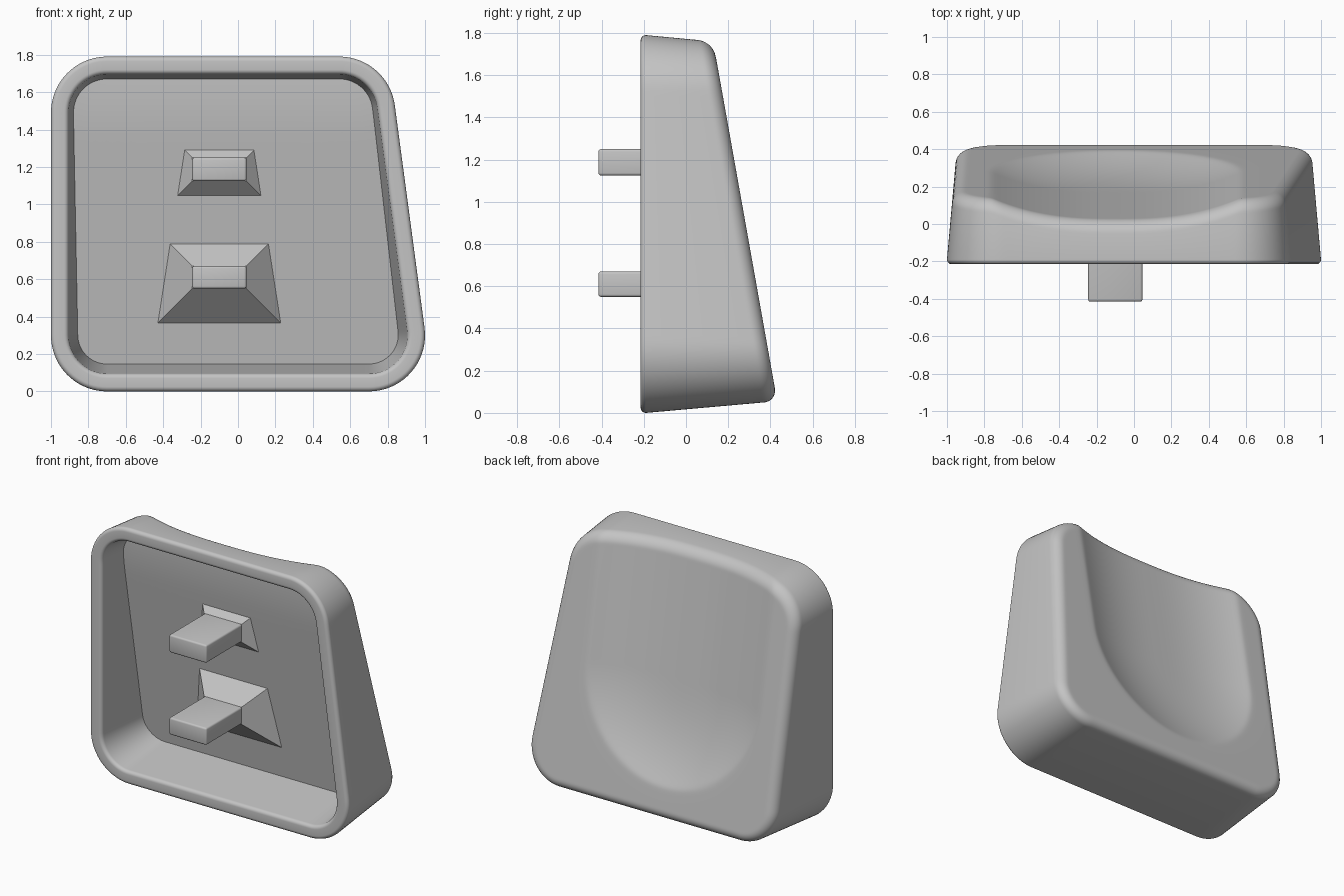
import bpy, bmesh
from math import sin, cos, pi, hypot, sqrt, atan2
from mathutils import Vector

cube = bpy.data.objects.get("Cube")
if cube:
    bpy.data.objects.remove(cube)

grey = bpy.data.materials.new("plain_grey")
grey.use_nodes = True
grey.diffuse_color = (0.55, 0.55, 0.55, 1)
grey.node_tree.nodes["Principled BSDF"].inputs["Base Color"].default_value = (0.55, 0.55, 0.55, 1)

FRONT = -0.215          # plane of the open rim
RADIUS = 0.3            # corner radius of the outline
DRAFT, INNER_DRAFT = 0.085, 0.126
EDGE, RIM = 0.07, 0.025  # fillets of the back edge and of the rim
WALL = 0.095
FLOOR, SLOPE = 0.215, 0.155  # cavity floor


def finish(name, bm):
    bmesh.ops.recalc_face_normals(bm, faces=bm.faces)
    mesh = bpy.data.meshes.new(name)
    bm.to_mesh(mesh)
    bm.free()
    mesh.materials.append(grey)
    obj = bpy.data.objects.new(name, mesh)
    bpy.context.collection.objects.link(obj)
    bpy.ops.object.select_all(action="DESELECT")
    obj.select_set(True)
    bpy.context.view_layer.objects.active = obj
    return obj


def back_y(x, z):
    """Sloped back face with a scooped dish, round at its lower end."""
    r = hypot(x + 0.095, max(0, 0.93 - z)) / 0.665
    d = 0.11 * (1 - r ** 2.6)
    return 0.442 - 0.178 * z - 0.5 * (d + sqrt(d * d + 0.00004))


def floor_y(x, z):
    """Cavity floor, sloped and easing to upright near the top."""
    y = FLOOR - SLOPE * z
    if z > 1.35:
        y += SLOPE * (z - 1.35) ** 2 / 0.66
    return y


# Outline: corner centres with outward normals, so that it can be inset
centres = [Vector(c) for c in ((0.7, 0.3), (0.541, 1.49), (-0.7, 1.49), (-0.7, 0.3))]
outline = []
angles = []
for i, c in enumerate(centres):
    e = centres[(i + 1) % 4] - c
    angles.append(atan2(-e.x, e.y))
for i, c in enumerate(centres):
    start, end = angles[i - 1], angles[i]
    while end < start:
        end += 2 * pi
    for k in range(19):
        a = start + (end - start) * k / 18
        outline.append((c, Vector((cos(a), sin(a)))))
    for k in range(1, 44):
        outline.append((c.lerp(centres[(i + 1) % 4], k / 44), Vector((cos(end), sin(end)))))


def at(point, inset):
    c, n = point
    return c + n * (RADIUS - inset)


def outer_column(point):
    """Points from the rim over the side and round the back edge."""
    pts = []
    for k in range(7):
        a = pi / 2 * k / 6
        p = at(point, RIM * (1 - sin(a)))
        pts.append((p.x, FRONT + RIM * (1 - cos(a)), p.y))
    p = at(point, EDGE)
    for _ in range(3):
        lift = back_y(p.x, p.y) - EDGE - FRONT
        p = at(point, DRAFT * lift)
    for k in range(11):
        a = pi / 2 * k / 10
        q = at(point, DRAFT * lift + EDGE * (1 - cos(a)))
        pts.append((q.x, back_y(q.x, q.y) - EDGE * (1 - sin(a)), q.y))
    return pts


def inner_column(point):
    """Points from the rim down the cavity wall."""
    pts = []
    for k in range(7):
        a = pi / 2 * k / 6
        p = at(point, WALL - RIM * (1 - sin(a)))
        pts.append((p.x, FRONT + RIM * (1 - cos(a)), p.y))
    for _ in range(4):
        p = at(point, WALL + INNER_DRAFT * (floor_y(p.x, p.y) - FRONT))
    pts.append((p.x, floor_y(p.x, p.y), p.y))
    return pts


def cap_surface(column, surface, rings):
    """Carry a column on across a surface to the middle."""
    x0, _, z0 = column[-1]
    for k in range(1, rings):
        t = k / rings
        x, z = x0 + (-0.06 - x0) * t, z0 + (0.9 - z0) * t
        column.append((x, surface(x, z), z))
    return column


def loft(bm, columns, surface):
    grid = [[bm.verts.new(p) for p in col] for col in columns]
    middle = bm.verts.new((-0.06, surface(-0.06, 0.9), 0.9))
    for a, b in zip(grid, grid[1:] + grid[:1]):
        for k in range(len(a) - 1):
            bm.faces.new((a[k], b[k], b[k + 1], a[k + 1]))
        bm.faces.new((a[-1], b[-1], middle))
    return [col[0] for col in grid]


# Cap body: outer shell and cavity joined by the flat rim
bm = bmesh.new()
outer = loft(bm, [cap_surface(outer_column(p), back_y, 70) for p in outline], back_y)
inner = loft(bm, [cap_surface(inner_column(p), floor_y, 14) for p in outline], floor_y)
for i in range(len(outer)):
    bm.faces.new((outer[i - 1], outer[i], inner[i], inner[i - 1]))
finish("cap_body", bm)
bpy.ops.object.shade_smooth_by_angle(angle=0.6)

# Mounting pegs with flared bases
X0, X1, PEG_FRONT, FLARE_Y = -0.245, 0.045, -0.415, -0.025
for name, z0, z1 in (("upper_peg", 1.125, 1.25), ("lower_peg", 0.55, 0.67)):
    bm = bmesh.new()
    bmesh.ops.create_cube(bm, size=1)
    for v in bm.verts:
        v.co = (X1 if v.co.x > 0 else X0,
                FLARE_Y + 0.03 if v.co.y > 0 else PEG_FRONT,
                z1 if v.co.z > 0 else z0)
    edges = [e for e in bm.edges if min(v.co.y for v in e.verts) < FLARE_Y]
    bmesh.ops.bevel(bm, geom=edges, offset=0.012, segments=3, profile=0.5, affect="EDGES")
    finish(name, bm)
    bpy.ops.object.shade_smooth_by_angle(angle=0.6)

    bm = bmesh.new()
    bmesh.ops.create_cube(bm, size=1)
    for v in bm.verts:
        sx, sz = (1 if v.co.x > 0 else -1), (1 if v.co.z > 0 else -1)
        x, z = (X1 if sx > 0 else X0), (z1 if sz > 0 else z0)
        f = 0
        if v.co.y > 0:
            f = (FLOOR - SLOPE * z - FLARE_Y) / (1 + SLOPE * sz) + 0.002
        v.co = (x + sx * f, FLARE_Y + f, z + sz * f)
    finish(name + "_flare", bm)
